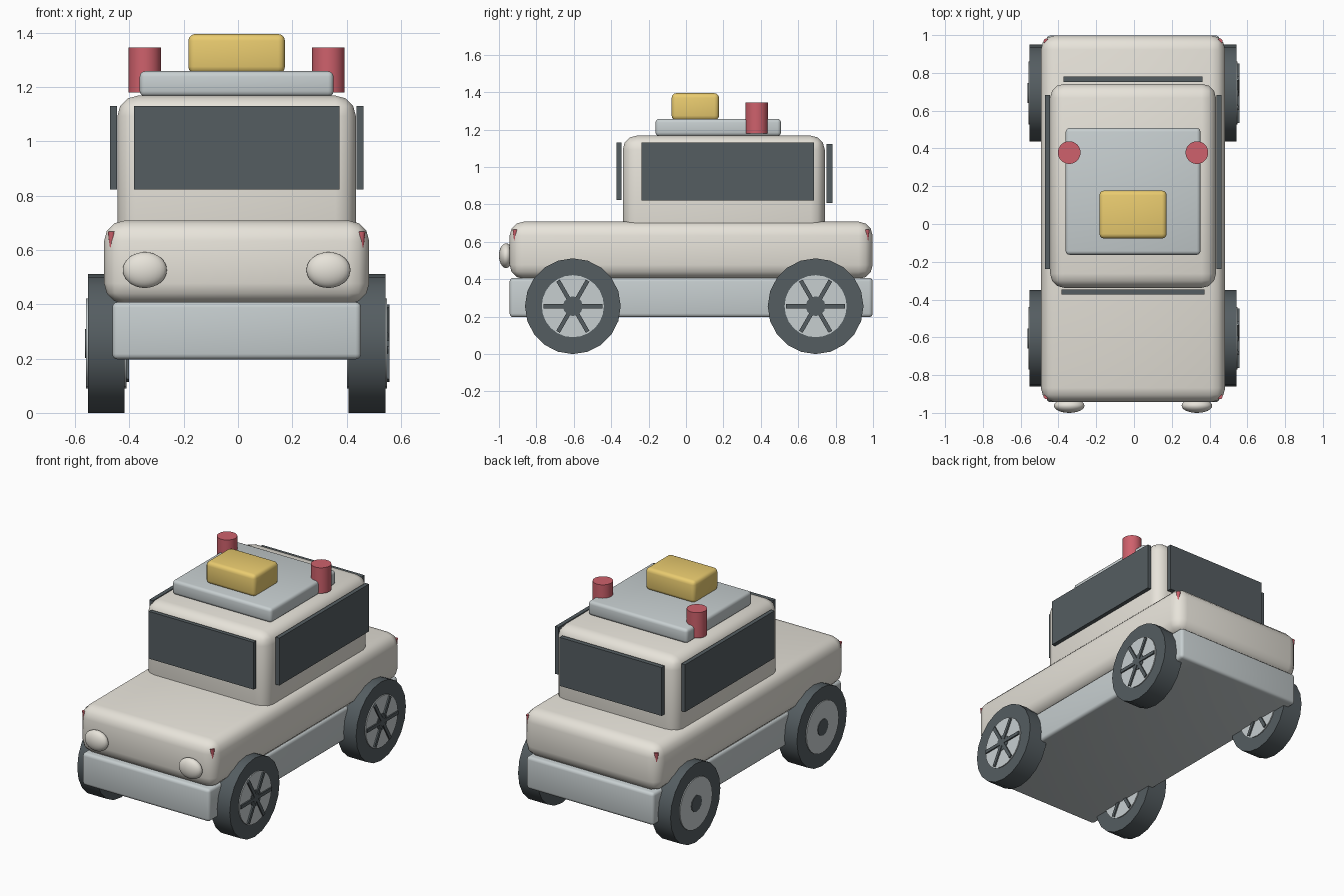
import bpy, bmesh
from math import radians, pi
from mathutils import Matrix, Vector

if "Cube" in bpy.data.objects:
    bpy.data.objects.remove(bpy.data.objects["Cube"])

CX = -0.005  # the car sits slightly off the origin because the hubs stick out on one side


def material(name, rgb):
    m = bpy.data.materials.new(name)
    m.diffuse_color = (*rgb, 1)
    m.use_nodes = True
    m.node_tree.nodes["Principled BSDF"].inputs["Base Color"].default_value = m.diffuse_color
    return m


CREAM = material("cream_paint", (0.80, 0.77, 0.70))
STEEL = material("blue_grey", (0.57, 0.62, 0.63))
DARK = material("dark", (0.09, 0.11, 0.12))
RED = material("red", (0.62, 0.12, 0.15))
YELLOW = material("yellow", (0.82, 0.60, 0.16))


def finish(bm, name, mat, smooth=True):
    bmesh.ops.recalc_face_normals(bm, faces=bm.faces)
    mesh = bpy.data.meshes.new(name)
    bm.to_mesh(mesh)
    bm.free()
    mesh.materials.append(mat)
    ob = bpy.data.objects.new(name, mesh)
    bpy.context.collection.objects.link(ob)
    if smooth:
        bpy.ops.object.select_all(action='DESELECT')
        ob.select_set(True)
        bpy.context.view_layer.objects.active = ob
        bpy.ops.object.shade_smooth_by_angle(angle=radians(35))
    return ob


def box(name, mat, x, y, z, bevel=0.0, segments=3):
    """Box from (min, max) ranges, with optional rounded edges."""
    bm = bmesh.new()
    lo, hi = Vector((x[0], y[0], z[0])), Vector((x[1], y[1], z[1]))
    bmesh.ops.create_cube(bm, size=1, matrix=Matrix.Translation((lo + hi) / 2)
                          @ Matrix.Diagonal((*(hi - lo), 1)))
    if bevel:
        bmesh.ops.bevel(bm, geom=bm.edges[:], offset=bevel, segments=segments,
                        profile=0.5, affect='EDGES')
    return finish(bm, name, mat, bool(bevel))


def cone(name, mat, loc, r_low, r_high, depth, sides=32, along_x=False):
    bm = bmesh.new()
    rot = Matrix.Rotation(pi / 2, 4, 'Y') if along_x else Matrix()
    bmesh.ops.create_cone(bm, cap_ends=True, segments=sides, radius1=r_low, radius2=r_high,
                          depth=depth, matrix=Matrix.Translation(loc) @ rot)
    return finish(bm, name, mat)


def sym(half):
    return (CX - half, CX + half)


# Chassis, body and cabin
box("chassis", STEEL, sym(0.458), (-0.943, 0.998), (0.197, 0.408), 0.02)
box("body", CREAM, sym(0.488), (-0.943, 0.998), (0.402, 0.708), 0.075)
box("cabin", CREAM, sym(0.439), (-0.338, 0.742), (0.55, 1.168), 0.075)

# Windows
box("front_window", DARK, sym(0.378), (-0.372, -0.346), (0.823, 1.13))
box("rear_window", DARK, sym(0.367), (0.752, 0.782), (0.808, 1.123))
for side, x in (("left", (-0.472, -0.446)), ("right", (0.437, 0.463))):
    box(side + "_window", DARK, x, (-0.237, 0.684), (0.822, 1.13))

# Roof plate and cargo box
box("roof_plate", STEEL, sym(0.357), (-0.163, 0.508), (1.165, 1.258), 0.02)
box("roof_box", YELLOW, sym(0.178), (-0.077, 0.177), (1.25, 1.395), 0.025)

for side, s in (("left", -1), ("right", 1)):
    # Roof beacons
    cone(side + "_beacon", RED, (CX + s * 0.338, 0.378, 1.262), 0.06, 0.06, 0.166)

    # Headlights
    bm = bmesh.new()
    bmesh.ops.create_uvsphere(bm, u_segments=24, v_segments=16, radius=1,
                              matrix=Matrix.Translation((CX + s * 0.338, -0.962, 0.526))
                              @ Matrix.Diagonal((0.081, 0.038, 0.066, 1)))
    finish(bm, side + "_headlight", CREAM)

    for end, y, marker_y in (("front", -0.605, -0.913), ("rear", 0.693, 0.968)):
        # Small corner marker lights
        cone(f"{end}_{side}_marker", RED, (CX + s * 0.46, marker_y, 0.63),
             0.006, 0.014, 0.074, 12)

        # Wheels: tyre, disc, hub, and spokes on the +x face only
        part = f"{end}_{side}"
        wheel = Vector((CX + s * 0.48, y, 0.256))
        cone(part + "_tyre", DARK, wheel, 0.256, 0.256, 0.136, 20, True)
        cone(part + "_disc", STEEL, wheel, 0.166, 0.166, 0.148, 24, True)
        cone(part + "_hub", DARK, wheel, 0.053, 0.053, 0.156, 12, True)
        for i in range(3):
            bar = box(f"{part}_spoke_{i + 1}", DARK, (0.06, 0.083), (-0.158, 0.158),
                      (-0.011, 0.011))
            bar.location = wheel
            bar.rotation_euler.x = i * pi / 3
